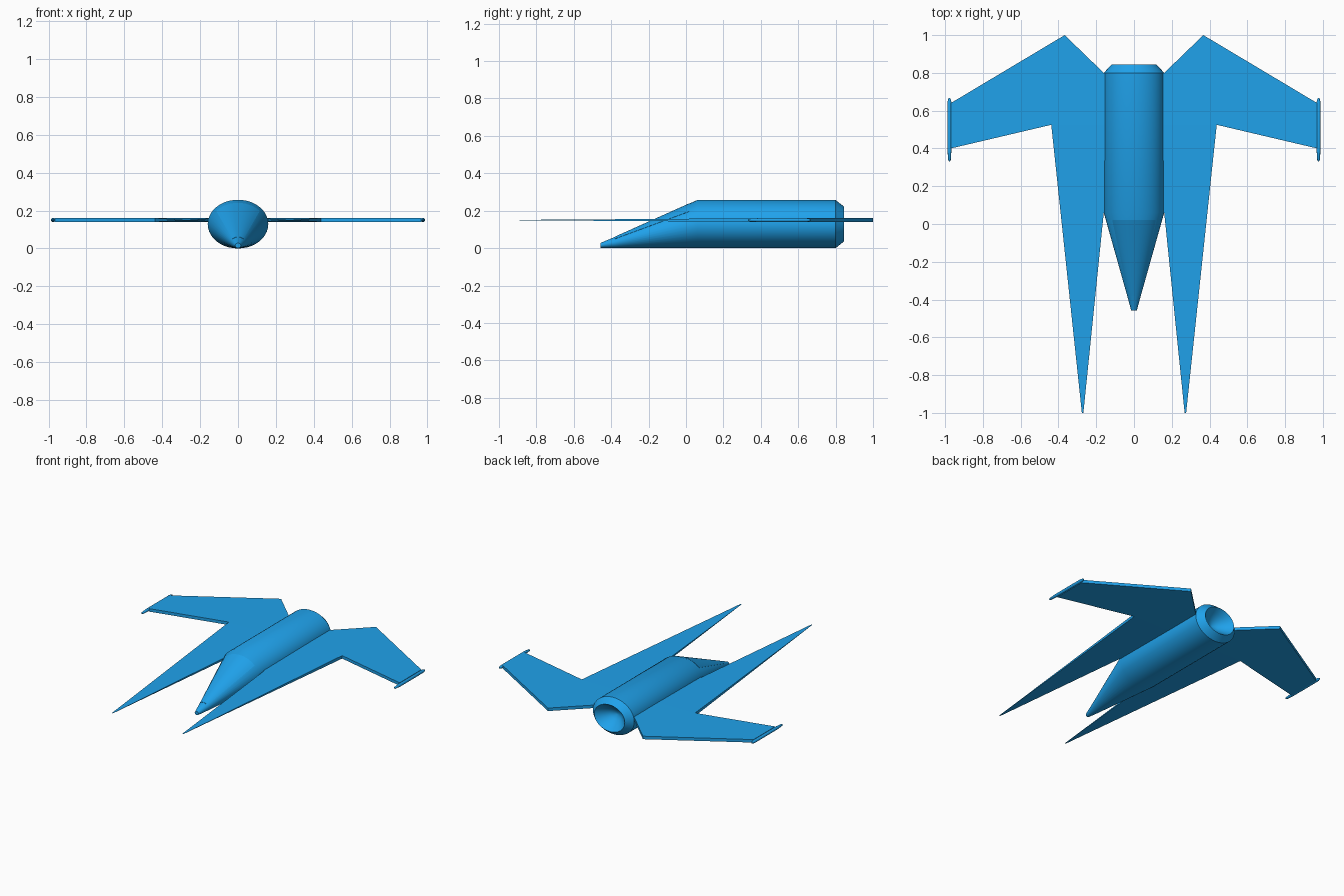
import bpy, bmesh
from math import sin, cos, pi, radians

if "Cube" in bpy.data.objects:
    bpy.data.objects.remove(bpy.data.objects["Cube"])

blue = bpy.data.materials.new("hull_blue")
blue.diffuse_color = (0.014, 0.36, 0.83, 1)
blue.use_nodes = True
blue.node_tree.nodes["Principled BSDF"].inputs["Base Color"].default_value = blue.diffuse_color
SEG = 40


def finish(name, bm, smooth=True, mirror=False):
    bmesh.ops.recalc_face_normals(bm, faces=bm.faces)
    mesh = bpy.data.meshes.new(name)
    bm.to_mesh(mesh)
    bm.free()
    mesh.materials.append(blue)
    ob = bpy.data.objects.new(name, mesh)
    bpy.context.collection.objects.link(ob)
    if mirror:
        ob.modifiers.new("mirror", 'MIRROR')
    if smooth:
        bpy.ops.object.select_all(action='DESELECT')
        ob.select_set(True)
        bpy.context.view_layer.objects.active = ob
        bpy.ops.object.shade_smooth_by_angle(angle=radians(30))
    return ob


def loft(bm, stations, cx=0.0):
    """Closed skin through elliptical rings: (y, half width, bottom z, top z)."""
    rings = []
    for y, rx, lo, hi in stations:
        c, rz = (lo + hi) / 2, (hi - lo) / 2
        rings.append([bm.verts.new((cx + rx * cos(2 * pi * i / SEG), y,
                                    c + rz * sin(2 * pi * i / SEG)))
                      for i in range(SEG)])
    for a, b in zip(rings, rings[1:]):
        for i in range(SEG):
            j = (i + 1) % SEG
            bm.faces.new((a[i], a[j], b[j], b[i]))
    bm.faces.new(rings[0])
    bm.faces.new(rings[-1])


# Fuselage: tapered nose, tube, chamfered tail and hollow exhaust
bm = bmesh.new()
loft(bm, [(-0.457, 0.015, 0.002, 0.028), (-0.38, 0.036, 0.0, 0.060),
          (0.06, 0.16, 0.0, 0.257), (0.80, 0.16, 0.0, 0.257),
          (0.845, 0.118, 0.036, 0.222), (0.81, 0.085, 0.062, 0.196),
          (0.775, 0.045, 0.093, 0.165), (0.76, 0.008, 0.122, 0.136)])
finish("fuselage", bm)

# Canopy: thin raised panel along the top of the nose
bm = bmesh.new()
rows = []
for lift in (-0.004, 0.0015):
    for y in (-0.38, 0.02):
        t = (y + 0.38) / 0.44
        rx = 0.036 + 0.124 * t + lift
        c = 0.03 + 0.0985 * t
        rz = c + lift
        rows.append([bm.verts.new((rx * cos(a), y, c + rz * sin(a)))
                     for a in [radians(40 + 5 * i) for i in range(21)]])
for a, b in ((0, 1), (2, 3), (0, 2), (1, 3)):
    for i in range(20):
        bm.faces.new((rows[a][i], rows[a][i + 1], rows[b][i + 1], rows[b][i]))
for i in (0, 20):
    bm.faces.new((rows[0][i], rows[1][i], rows[3][i], rows[2][i]))
finish("canopy", bm)

# Wings: swept rear panel plus a long forward spike that thins to its tip
outline = [(0.145, 0.525), (0.438, 0.525), (0.97, 0.40), (0.97, 0.64),
           (0.367, 1.0), (0.16, 0.80), (0.145, 0.80),
           (0.145, 0.06), (0.16, 0.06), (0.268, -1.0), (0.276, -1.0)]
rear = [0, 1, 2, 3, 4, 5, 6]
spike = [7, 8, 9, 10, 1, 0]
boundary = [1, 2, 3, 4, 5, 6, 0, 7, 8, 9, 10]
bm = bmesh.new()
sides = []
for s in (-1, 1):
    vs = []
    for i, (x, y) in enumerate(outline):
        t = 0.0105 if i in rear else 0.0105 * (y + 1.03) / 1.555
        vs.append(bm.verts.new((x, y, 0.15 + s * t)))
    sides.append(vs)
    for poly in (rear, spike):
        bm.faces.new([vs[i] for i in poly])
lo, hi = sides
for i, j in zip(boundary, boundary[1:] + boundary[:1]):
    bm.faces.new((lo[i], lo[j], hi[j], hi[i]))
finish("wings", bm, smooth=False, mirror=True)

# Wing tip rails: slim rods with rounded ends
bm = bmesh.new()
SEG = 16
loft(bm, [(y, r, 0.15 - r, 0.15 + r) for y, r in
          ((0.332, 0.003), (0.34, 0.007), (0.39, 0.0105),
           (0.645, 0.0105), (0.66, 0.007), (0.668, 0.003))], cx=0.977)
finish("wing_tip_rails", bm, mirror=True)
